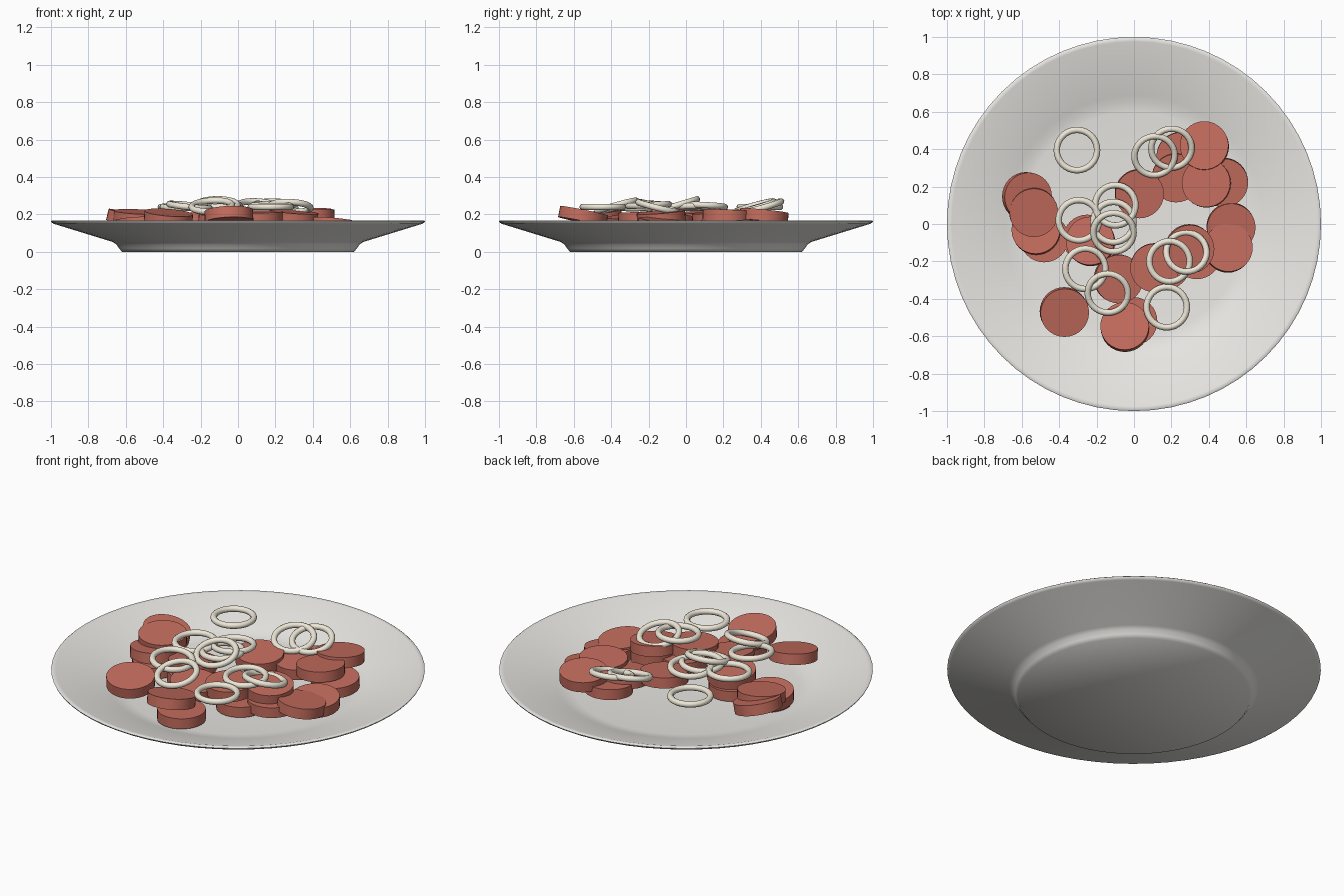
import bpy, bmesh, math
from mathutils import Vector, Matrix


def material(name, rgb):
    m = bpy.data.materials.new(name)
    m.diffuse_color = (*rgb, 1)
    return m


PORCELAIN = material("porcelain", (0.82, 0.81, 0.78))
SAUSAGE = material("sausage_red", (0.55, 0.15, 0.11))
ONION = material("onion_cream", (0.85, 0.80, 0.68))


def finish(ob, mat, angle):
    ob.data.materials.append(mat)
    bpy.ops.object.select_all(action='DESELECT')
    ob.select_set(True)
    bpy.context.view_layer.objects.active = ob
    bpy.ops.object.shade_smooth_by_angle(angle=math.radians(angle))


def lathe(name, profile, steps, mat, angle):
    bm = bmesh.new()
    vs = [bm.verts.new((r, 0, z)) for r, z in profile]
    es = [bm.edges.new(p) for p in zip(vs, vs[1:])]
    bmesh.ops.spin(bm, geom=vs + es, axis=(0, 0, 1), cent=(0, 0, 0),
                   angle=math.tau, steps=steps)
    bmesh.ops.remove_doubles(bm, verts=bm.verts, dist=1e-4)
    bmesh.ops.recalc_face_normals(bm, faces=bm.faces)
    me = bpy.data.meshes.new(name)
    bm.to_mesh(me)
    bm.free()
    ob = bpy.data.objects.new(name, me)
    bpy.context.collection.objects.link(ob)
    finish(ob, mat, angle)
    return ob


def place(ob, x, y, z, gx, gy):
    # gx, gy: how fast the surface climbs along x and y
    rot = Vector((0, 0, 1)).rotation_difference(Vector((-gx, -gy, 1)))
    ob.matrix_world = Matrix.Translation((x, y, z)) @ rot.to_matrix().to_4x4()


# Plate: one revolved profile, underside then rim then eating surface
lathe("plate", [(0, 0), (0.62, 0), (0.635, 0.018), (0.65, 0.04), (0.67, 0.053),
                (0.985, 0.15), (0.997, 0.157), (1.0, 0.164), (0.993, 0.169),
                (0.975, 0.167), (0.69, 0.078), (0.65, 0.065), (0.60, 0.058),
                (0, 0.058)], 64, PORCELAIN, 60)

# Sausage slices: x, y, top height, slope x, slope y
SLICES = [
    (-0.565, 0.145, 0.20, -0.24, 0.05), (-0.535, 0.06, 0.215, -0.05, 0.1),
    (-0.525, -0.03, 0.175, 0.05, -0.1), (-0.48, -0.075, 0.13, 0, 0),
    (-0.235, -0.09, 0.20, 0.08, -0.1), (-0.25, -0.08, 0.13, 0, 0),
    (-0.08, -0.295, 0.19, -0.1, 0.05), (-0.37, -0.475, 0.21, -0.08, 0.15),
    (-0.05, -0.545, 0.22, 0.04, -0.2), (-0.005, -0.52, 0.13, 0, 0),
    (0.11, -0.235, 0.215, 0, 0.05), (0.17, -0.22, 0.13, 0, 0),
    (0.30, -0.135, 0.215, -0.08, 0.08), (0.335, -0.165, 0.15, 0, 0),
    (0.52, -0.02, 0.155, -0.05, 0.1), (0.505, -0.125, 0.17, -0.08, -0.1),
    (0.03, 0.16, 0.215, -0.05, 0.08), (0.225, 0.245, 0.195, 0, 0.08),
    (0.385, 0.22, 0.22, 0.05, -0.04), (0.48, 0.22, 0.165, 0, 0.08),
    (0.375, 0.42, 0.22, 0.05, -0.1), (0.25, 0.36, 0.17, 0, 0.05),
]
for i, (x, y, z, gx, gy) in enumerate(SLICES, 1):
    ob = lathe(f"sausage_slice_{i}",
               [(0, -0.06), (0.13, -0.06), (0.13, 0), (0, 0)], 32, SAUSAGE, 30)
    place(ob, x, y, z, gx, gy)

# Onion rings: x, y, centre height, slope x, slope y
RINGS = [
    (-0.305, 0.395, 0.24, 0, 0), (0.11, 0.365, 0.24, -0.08, 0.28),
    (0.20, 0.405, 0.24, -0.05, 0.28), (-0.10, 0.10, 0.245, 0.05, -0.05),
    (-0.295, 0.02, 0.24, 0, 0.05), (-0.11, 0.01, 0.24, 0.05, 0),
    (-0.11, -0.045, 0.25, 0, 0.3), (-0.26, -0.24, 0.245, -0.1, 0.05),
    (-0.14, -0.37, 0.245, 0.05, 0.28), (0.19, -0.20, 0.25, 0, 0.05),
    (0.28, -0.15, 0.24, -0.05, -0.25), (0.175, -0.445, 0.24, 0, 0),
]
for i, (x, y, z, gx, gy) in enumerate(RINGS, 1):
    bpy.ops.mesh.primitive_torus_add(major_radius=0.108, minor_radius=0.017,
                                     major_segments=32, minor_segments=10)
    ob = bpy.context.object
    ob.name = f"onion_ring_{i}"
    finish(ob, ONION, 60)
    place(ob, x, y, z, gx, gy)
